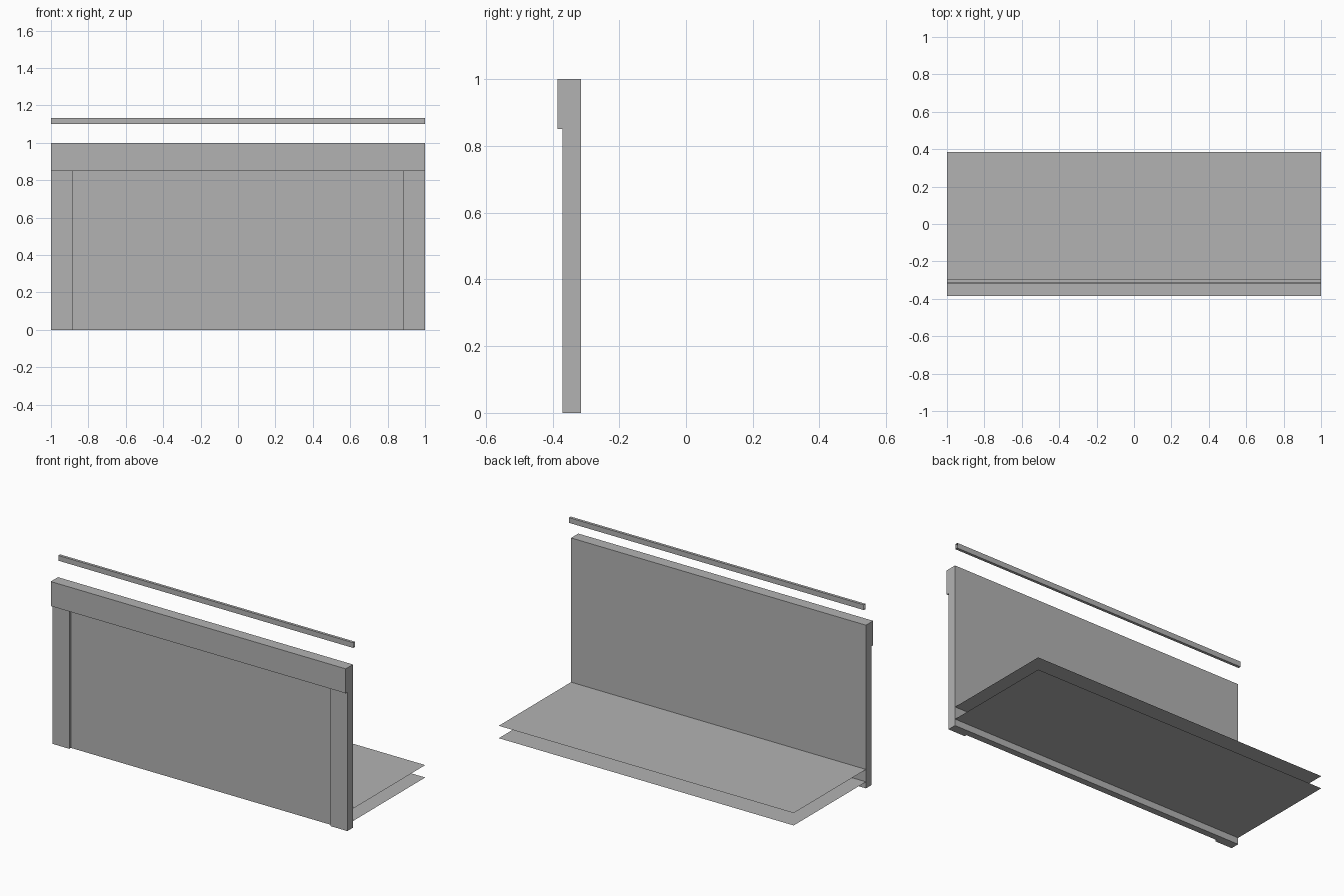
import bpy
import bmesh

cube = bpy.data.objects.get("Cube")
if cube:
    bpy.data.objects.remove(cube, do_unlink=True)

grey = bpy.data.materials.new("plain_grey")
grey.use_nodes = True
colour = (0.45, 0.45, 0.45, 1)
grey.diffuse_color = colour
grey.node_tree.nodes["Principled BSDF"].inputs["Base Color"].default_value = colour


def block(name, xs, ys, zs, open_ends=False):
    """Box between the given limits, optionally without its x end faces."""
    bm = bmesh.new()
    bmesh.ops.create_cube(bm, size=1)
    for v in bm.verts:
        v.co = [lim[1] if c > 0 else lim[0] for c, lim in zip(v.co, (xs, ys, zs))]
    bm.normal_update()
    if open_ends:
        ends = [f for f in bm.faces if abs(f.normal.x) > 0.9]
        bmesh.ops.delete(bm, geom=ends, context='FACES_ONLY')
    return finish(name, bm)


def sheet(name, xs, ys, z):
    """Flat horizontal sheet without thickness."""
    bm = bmesh.new()
    corners = [(xs[0], ys[0]), (xs[1], ys[0]), (xs[1], ys[1]), (xs[0], ys[1])]
    bm.faces.new([bm.verts.new((x, y, z)) for x, y in corners])
    return finish(name, bm)


def finish(name, bm):
    mesh = bpy.data.meshes.new(name)
    bm.to_mesh(mesh)
    bm.free()
    mesh.materials.append(grey)
    obj = bpy.data.objects.new(name, mesh)
    bpy.context.collection.objects.link(obj)
    return obj


width = (-1, 1)
back = -0.315
header_base = 0.85
post_inner = 0.885

# Wall: recessed panel, two side posts and a projecting header
block("wall_panel", (-post_inner, post_inner), (-0.355, back), (0, header_base))
block("right_post", (-1, -post_inner), (-0.37, back), (0, header_base))
block("left_post", (post_inner, 1), (-0.37, back), (0, header_base))
block("header", width, (-0.385, back), (header_base, 1))

# Rail floating above the wall, a hollow tube with open ends
block("top_rail", width, (-0.312, -0.295), (1.10, 1.132), open_ends=True)

# Two floor sheets behind the wall
for name, z in (("lower_floor", 0.04), ("upper_floor", 0.116)):
    sheet(name, width, (back, 0.385), z)
